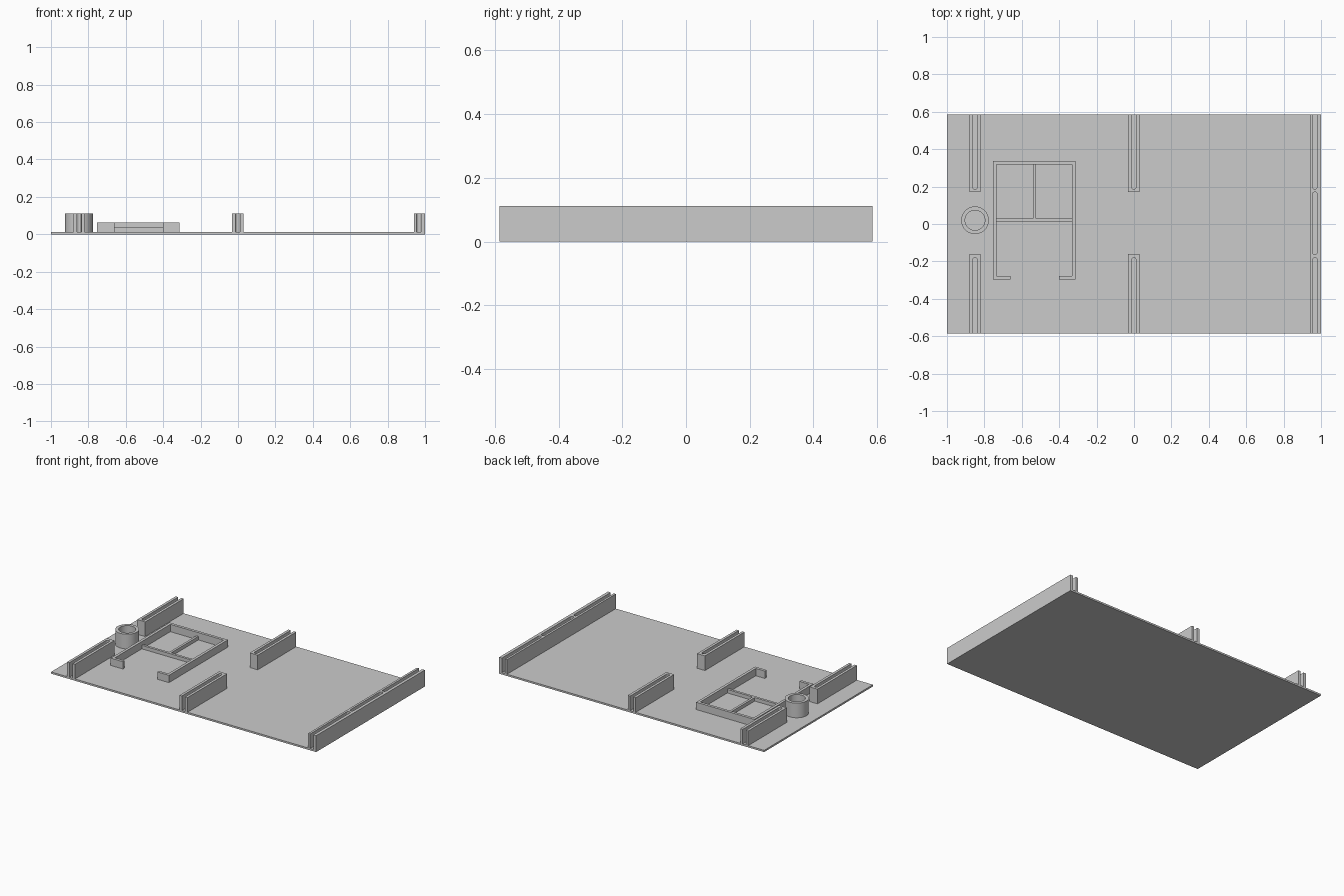
import bpy
import bmesh
from math import cos, sin, pi

cube = bpy.data.objects.get("Cube")
if cube:
    bpy.data.objects.remove(cube, do_unlink=True)

GREY = bpy.data.materials.new("plain_grey")
GREY.use_nodes = True
GREY.diffuse_color = (0.6, 0.6, 0.6, 1)
GREY.node_tree.nodes["Principled BSDF"].inputs["Base Color"].default_value = (0.6, 0.6, 0.6, 1)

FLOOR, TALL, LOW, RIB = 0.012, 0.112, 0.062, 0.036
EDGE = 0.586


def prism(name, outline, z0, z1):
    """Extrude a flat outline from z0 up to z1."""
    bm = bmesh.new()
    face = bm.faces.new([bm.verts.new((x, y, z0)) for x, y in outline])
    top = bmesh.ops.extrude_face_region(bm, geom=[face])["geom"]
    bmesh.ops.translate(bm, vec=(0, 0, z1 - z0),
                        verts=[v for v in top if isinstance(v, bmesh.types.BMVert)])
    bmesh.ops.recalc_face_normals(bm, faces=bm.faces)
    mesh = bpy.data.meshes.new(name)
    bm.to_mesh(mesh)
    bm.free()
    mesh.materials.append(GREY)
    obj = bpy.data.objects.new(name, mesh)
    bpy.context.collection.objects.link(obj)
    return obj


def box(name, x0, x1, y0, y1, z1, z0=FLOOR):
    return prism(name, [(x0, y0), (x1, y0), (x1, y1), (x0, y1)], z0, z1)


def arc(cx, cy, r, start, end, steps):
    angles = [start + (end - start) * i / steps for i in range(steps + 1)]
    return [(cx + r * cos(a), cy + r * sin(a)) for a in angles]


def cut(obj, cutter):
    cutter.hide_render = True
    cutter.hide_viewport = True
    mod = obj.modifiers.new("cut", "BOOLEAN")
    mod.operation = "DIFFERENCE"
    mod.solver = "EXACT"
    mod.object = cutter


def cut_slot(obj, x, y0, y1, r=0.012):
    """Cut a round-ended slot along y."""
    outline = arc(x, y1 - r, r, 0, pi, 10) + arc(x, y0 + r, r, pi, 2 * pi, 10)
    cut(obj, prism(obj.name + "_slot_cutter", outline, 0, 0.2))


# Base plate
box("base_plate", -1, 1, -EDGE, EDGE, FLOOR, 0)

# Short slotted rails, open at the plate edge
for label, x in (("right", -0.85), ("middle", -0.001)):
    back = box(label + "_back_rail", x - 0.03, x + 0.03, 0.171, EDGE, TALL)
    cut_slot(back, x, 0.186, 0.7)
    front = box(label + "_front_rail", x - 0.03, x + 0.03, -EDGE, -0.16, TALL)
    cut_slot(front, x, -0.7, -0.18)

# Full-length rail with three slots
long_rail = box("left_long_rail", 0.94, 1, -EDGE, EDGE, TALL)
for y0, y1 in ((0.186, 0.7), (-0.164, 0.171), (-0.7, -0.18)):
    cut_slot(long_rail, 0.967, y0, y1)

# Round cup
cup = prism("round_cup", arc(-0.85, 0.02, 0.074, 0, 2 * pi, 48)[:-1], FLOOR, TALL)
cut(cup, prism("cup_bore_cutter", arc(-0.85, 0.02, 0.053, 0, 2 * pi, 48)[:-1], 0, 0.2))
bpy.ops.object.select_all(action="DESELECT")
cup.select_set(True)
bpy.context.view_layer.objects.active = cup
bpy.ops.object.shade_smooth_by_angle()

# Tray wall, one outline with a gap at the front
X0, X1, Y0, Y1, T = -0.753, -0.313, -0.297, 0.338, 0.019
LIP0, LIP1 = -0.661, -0.4
prism("tray_wall", [
    (LIP0, Y0), (X0, Y0), (X0, Y1), (X1, Y1), (X1, Y0), (LIP1, Y0),
    (LIP1, Y0 + T), (X1 - T, Y0 + T), (X1 - T, Y1 - T),
    (X0 + T, Y1 - T), (X0 + T, Y0 + T), (LIP0, Y0 + T)], FLOOR, LOW)

# Lower ribs dividing the tray
box("tray_cross_rib", X0 + T, X1 - T, 0.012, 0.029, RIB)
box("tray_divider_rib", -0.539, -0.523, 0.029, Y1 - T, RIB)
